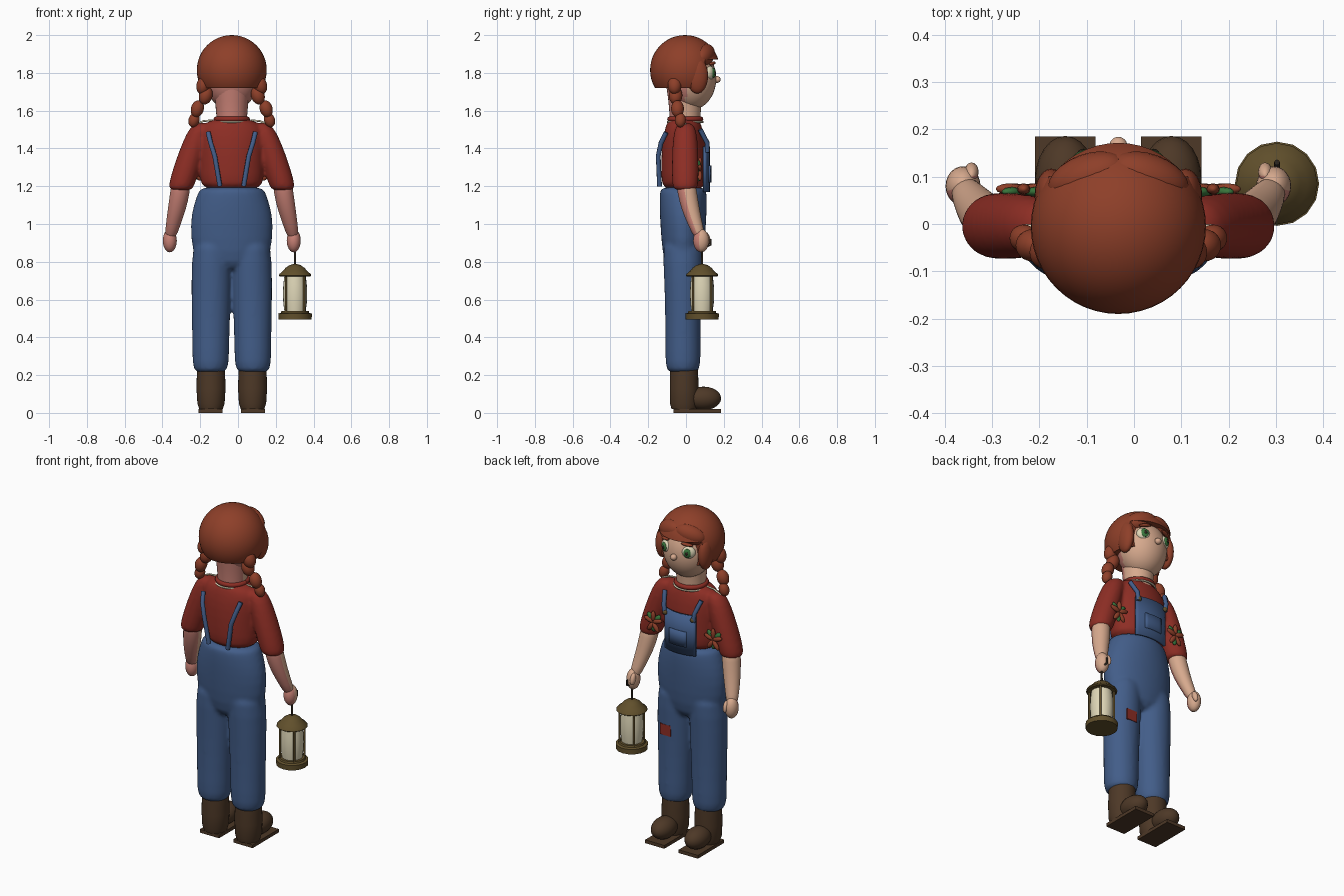
import bpy, bmesh, math
from mathutils import Matrix, Vector, Euler

if "Cube" in bpy.data.objects:
    bpy.data.objects.remove(bpy.data.objects["Cube"])

C = -0.033          # body centre line
SIDES = ((-1, "right"), (1, "left"))


def colour(name, r, g, b):
    m = bpy.data.materials.new(name)
    m.use_nodes = True
    m.diffuse_color = (r, g, b, 1)
    bsdf = next(n for n in m.node_tree.nodes if n.type == 'BSDF_PRINCIPLED')
    bsdf.inputs["Base Color"].default_value = (r, g, b, 1)
    bsdf.inputs["Roughness"].default_value = 0.8
    return m


HAIR = colour("auburn", 0.27, 0.05, 0.022)
RED = colour("shirt red", 0.27, 0.027, 0.018)
DENIM = colour("denim blue", 0.055, 0.11, 0.25)
BOOT = colour("boot brown", 0.075, 0.04, 0.02)
SKIN = colour("skin", 0.68, 0.40, 0.27)
PINK = colour("rosy skin", 0.58, 0.22, 0.18)
CREAM = colour("cream", 0.74, 0.68, 0.48)
BRASS = colour("old brass", 0.12, 0.08, 0.025)
GREEN = colour("leaf green", 0.04, 0.18, 0.045)
DARK = colour("dark iron", 0.025, 0.018, 0.012)


def ball(bm, loc, r, rot=(0, 0, 0), seg=24):
    mat = Matrix.LocRotScale(Vector(loc), Euler(rot), Vector(r))
    bmesh.ops.create_uvsphere(bm, u_segments=seg, v_segments=seg // 2, radius=1, matrix=mat)


def tube(bm, rows, seg=24, caps=True):
    """Loft through horizontal ellipses given as (x, y, z, rx, ry)."""
    rings = []
    for x, y, z, rx, ry in rows:
        rings.append([bm.verts.new((x + rx * math.cos(a), y + ry * math.sin(a), z))
                      for a in (i * math.tau / seg for i in range(seg))])
    for low, high in zip(rings, rings[1:]):
        for i in range(seg):
            j = (i + 1) % seg
            bm.faces.new((low[i], low[j], high[j], high[i]))
    if caps:
        bm.faces.new(rings[0])
        bm.faces.new(rings[-1])


def box(bm, loc, size):
    bmesh.ops.create_cube(bm, size=1, matrix=Matrix.LocRotScale(Vector(loc), None, Vector(size)))


def finish(bm, name, mat, subsurf=0, voxel=0, angle=50, back=None):
    bmesh.ops.recalc_face_normals(bm, faces=bm.faces)
    me = bpy.data.meshes.new(name)
    me.materials.append(mat)
    if back:
        me.materials.append(back)
        for f in bm.faces:
            f.material_index = int(f.normal.y < -0.2)
    bm.to_mesh(me)
    bm.free()
    ob = bpy.data.objects.new(name, me)
    bpy.context.collection.objects.link(ob)
    bpy.ops.object.select_all(action='DESELECT')
    ob.select_set(True)
    bpy.context.view_layer.objects.active = ob
    if angle:
        bpy.ops.object.shade_smooth_by_angle(angle=math.radians(angle))
    if subsurf:
        ob.modifiers.new("round", 'SUBSURF').levels = subsurf
        ob.modifiers["round"].render_levels = subsurf
    if voxel:
        m = ob.modifiers.new("fuse", 'REMESH')
        m.mode, m.voxel_size, m.use_smooth_shade = 'VOXEL', voxel, True
        s = ob.modifiers.new("soften", 'SMOOTH')
        s.iterations = 6
    return ob


def wire(name, pts, r, mat):
    cu = bpy.data.curves.new(name, 'CURVE')
    cu.dimensions, cu.bevel_depth, cu.bevel_resolution, cu.use_fill_caps = '3D', r, 2, True
    sp = cu.splines.new('POLY')
    sp.points.add(len(pts) - 1)
    for p, q in zip(sp.points, pts):
        p.co = (*q, 1)
    cu.materials.append(mat)
    bpy.context.collection.objects.link(bpy.data.objects.new(name, cu))


def ring(name, loc, rx, ry, r, mat):
    wire(name, [(loc[0] + rx * math.cos(i * math.tau / 32), loc[1] + ry * math.sin(i * math.tau / 32),
                 loc[2]) for i in range(33)], r, mat)


def part(name, mat, make, *args, **kw):
    bm = bmesh.new()
    make(bm, *args)
    return finish(bm, name, mat, **kw)


# trousers: hips and two legs fused
bm = bmesh.new()
tube(bm, [(C, -.015, z, rx, ry) for z, rx, ry in
          ((.74, .16, .085), (.85, .212, .112), (1.0, .224, .122), (1.1, .205, .127), (1.17, .178, .125), (1.2, .168, .12))])
for s, side in SIDES:
    tube(bm, [(C + s * o, -.016, z, rx, ry) for o, z, rx, ry in
              ((.112, .205, .08, .078), (.112, .25, .099, .096), (.111, .4, .098, .093),
               (.109, .6, .106, .096), (.106, .8, .108, .105), (.1, .95, .1, .11))])
finish(bm, "trousers", DENIM, subsurf=1, voxel=.011)

# shirt: torso and short sleeves fused
bm = bmesh.new()
tube(bm, [(C, -.012, z, rx, ry) for z, rx, ry in
          ((1.17, .165, .116), (1.25, .17, .12), (1.37, .17, .12), (1.47, .178, .11), (1.53, .16, .092), (1.56, .085, .08))])
for s, side in SIDES:
    tube(bm, [(C + s * o, -.004, z, r, r) for o, z, r in
              ((.27, 1.175, .058), (.268, 1.2, .07), (.238, 1.3, .072), (.205, 1.4, .069), (.175, 1.49, .062), (.155, 1.54, .04))])
finish(bm, "shirt", RED, subsurf=1, voxel=.01)
ring("collar", (C, -.004, 1.555), .083, .082, .014, RED)
ring("collar_trim", (C, -.004, 1.54), .096, .093, .005, CREAM)

# bib and pocket cut from a shell around the chest
def panel(name, z0, z1, grow, half):
    bm = bmesh.new()
    tube(bm, [(C, -.012, z, .174 + grow, .12 + grow) for z in (z0, (z0 + z1) / 2, z1)], 64, False)
    bad = [f for f in bm.faces if f.calc_center_median().y < 0 or abs(f.calc_center_median().x - C) > half]
    bmesh.ops.delete(bm, geom=bad, context='FACES')
    ob = finish(bm, name, DENIM, angle=40)
    m = ob.modifiers.new("cloth", 'SOLIDIFY')
    m.thickness, m.offset = .014, 0


panel("bib", 1.17, 1.41, .011, .108)
panel("bib_pocket", 1.22, 1.31, .019, .06)

# head, neck, nose
part("head", SKIN, ball, (C, .025, 1.77), (.142, .135, .167), (0, 0, 0), 40, back=PINK)
part("neck", SKIN, tube, [(C, -.005, z, r, r) for z, r in ((1.5, .08), (1.58, .082), (1.65, .088), (1.74, .1))],
     32, back=PINK)
part("nose", SKIN, ball, (C, .165, 1.765), (.019, .019, .018))

# hair cap with the face opening carved out
bm = bmesh.new()
box(bm, (C, .25, 1.7), (.6, .3, .34))
cutter = finish(bm, "face_cutter", HAIR, angle=0)
cutter.hide_render = True
cutter.hide_viewport = True
cutter.display_type = 'WIRE'
bm = bmesh.new()
ball(bm, (C, -.005, 1.815), (.185, .185, .185), (0, 0, 0), 48)
cut = bmesh.ops.bisect_plane(bm, geom=bm.verts[:] + bm.edges[:] + bm.faces[:], plane_co=(0, 0, 1.72),
                             plane_no=(0, 0, -1), clear_outer=True)
bmesh.ops.holes_fill(bm, edges=[e for e in bm.edges if e.is_boundary])
cap = finish(bm, "hair_cap", HAIR)
m = cap.modifiers.new("face_opening", 'BOOLEAN')
m.operation, m.object, m.solver = 'DIFFERENCE', cutter, 'EXACT'

bm = bmesh.new()
for s, side in SIDES:
    ball(bm, (C + s * .065, .098, 1.895), (.09, .05, .055), (0, s * .3, -s * .35))
    ball(bm, (C + s * .142, .06, 1.785), (.035, .057, .095))
finish(bm, "fringe_and_side_locks", HAIR)

for s, side in SIDES:
    x = lambda o: C + s * o
    # braid of overlapping beads
    bm = bmesh.new()
    for o, y, z, r in ((.15, -.06, 1.735, .043), (.138, -.055, 1.68, .042), (.182, -.045, 1.61, .04), (.2, -.03, 1.55, .034)):
        ball(bm, (x(o), y, z), (r * .85, r * .85, r * 1.15), (0, -s * .3, 0))
    finish(bm, side + "_braid", HAIR)

    # eye, iris, pupil, brow
    part(side + "_eye", CREAM, ball, (x(.075), .128, 1.8), (.038, .022, .036), (0, 0, -s * .45))
    part(side + "_iris", GREEN, ball, (x(.077), .145, 1.8), (.022, .01, .026), (0, 0, -s * .45))
    part(side + "_pupil", DARK, ball, (x(.078), .153, 1.8), (.009, .005, .011), (0, 0, -s * .45))
    part(side + "_brow", HAIR, ball, (x(.072), .14, 1.85), (.035, .012, .009), (0, s * .15, -s * .4))

    # forearm and hand
    bm = bmesh.new()
    tube(bm, [(x(o), y, z, r, r) for o, y, z, r in
              ((.268, -.002, 1.24, .05), (.273, .005, 1.17, .053), (.292, .025, 1.07, .048), (.312, .052, .99, .038), (.326, .075, .92, .03))])
    finish(bm, side + "_forearm", SKIN, subsurf=1, back=PINK)
    bm = bmesh.new()
    ball(bm, (x(.328), .08, .912), (.037, .042, .062))
    ball(bm, (x(.31), .11, .925), (.015, .018, .035), (.3, 0, 0), 16)
    finish(bm, side + "_hand", SKIN, back=PINK)

    # braces, button and shoulder stitching
    wire(side + "_back_brace", [(x(.063), -.14, 1.2), (x(.09), -.147, 1.36), (x(.112), -.132, 1.43),
                                (x(.125), -.105, 1.485)], .013, DENIM)
    wire(side + "_front_brace", [(x(.095), .112, 1.38), (x(.102), .112, 1.43), (x(.122), .075, 1.5)], .013, DENIM)
    part(side + "_button", BRASS, ball, (x(.092), .117, 1.39), (.014, .01, .014))
    wire(side + "_shoulder_stitching", [(x(.1), -.01, 1.549), (x(.15), -.008, 1.545), (x(.195), -.005, 1.525)],
         .005, CREAM)

    # flower on the sleeve front
    bm, leaves = bmesh.new(), bmesh.new()
    for i in range(5):
        a = i * math.tau / 5
        ball(bm, (x(.2) + .03 * math.sin(a), .074, 1.285 + .036 * math.cos(a)), (.014, .012, .032), (0, a, 0), 12)
        if i % 2 == 0:
            b = a + .6
            ball(leaves, (x(.2) + .04 * math.sin(b), .068, 1.285 + .03 * math.cos(b)), (.016, .01, .03), (0, b, 0), 12)
    finish(bm, side + "_flower", HAIR)
    finish(leaves, side + "_flower_leaves", GREEN)

    # boot shaft, toe and sole
    part(side + "_boot_shaft", BOOT, tube, [(x(.11), -.01, z, rx, ry) for z, rx, ry in
         ((.02, .062, .066), (.05, .072, .075), (.13, .077, .076), (.23, .074, .074))], 32)
    part(side + "_boot_toe", BOOT, ball, (x(.112), .093, .077), (.064, .093, .062))
    part(side + "_boot_sole", BOOT, box, (x(.112), .06, .01), (.128, .25, .02), angle=0)

# knee patch
part("knee_patch", RED, box, (C + .115, .0785, .66), (.07, .009, .065), angle=0)

# lantern
LX, LY = .302, .085
def lathe(name, mat, rows, seg=16):
    part(name, mat, tube, [(LX, LY, z, r, r) for z, r in rows], seg, angle=30)


lathe("lantern_base", BRASS, ((.495, .088), (.525, .089), (.53, .075), (.54, .072)))
lathe("lantern_glass", CREAM, ((.535, .056), (.58, .062), (.63, .064), (.68, .062), (.73, .056)), 24)
lathe("lantern_roof", BRASS, ((.722, .08), (.727, .086), (.735, .083), (.75, .065), (.768, .05), (.782, .03), (.788, .01)))
for i in range(4):
    a = math.pi / 4 + i * math.pi / 2
    px, py = LX + .068 * math.cos(a), LY + .068 * math.sin(a)
    wire("lantern_post", [(px, py, .53), (px, py, .73)], .006, BRASS)
wire("lantern_hanger", [(LX, LY, .78), (LX, LY, .87), (LX, LY + .045, .89), (LX, LY + .045, .92)], .006, DARK)
